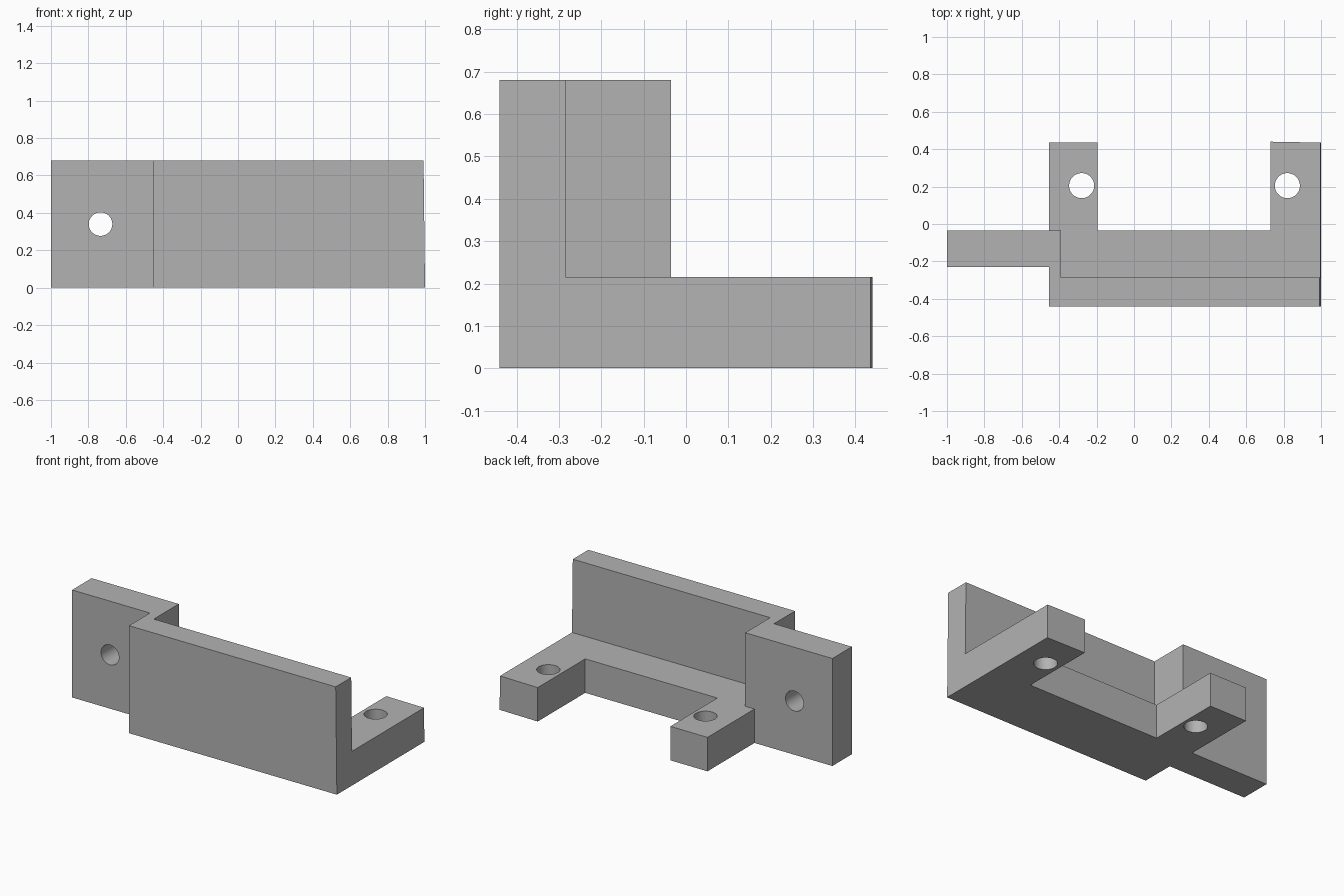
import bpy
import bmesh
import math
from mathutils import Vector

if "Cube" in bpy.data.objects:
    bpy.data.objects.remove(bpy.data.objects["Cube"], do_unlink=True)

HEIGHT, BASE_TOP = 0.68, 0.215
BACK = -0.035      # back face of the tab and the bridge between the feet

grey = bpy.data.materials.new("plain grey")
grey.use_nodes = True
grey.diffuse_color = (0.45, 0.45, 0.45, 1)
grey.node_tree.nodes["Principled BSDF"].inputs["Base Color"].default_value = grey.diffuse_color


def prism(name, outline, bottom, top):
    """Extrude an outline in x, y between two heights."""
    bm = bmesh.new()
    face = bm.faces.new([bm.verts.new((x, y, bottom)) for x, y in outline])
    result = bmesh.ops.extrude_face_region(bm, geom=[face])
    for v in result["geom"]:
        if isinstance(v, bmesh.types.BMVert):
            v.co.z = top
    bmesh.ops.recalc_face_normals(bm, faces=bm.faces)
    mesh = bpy.data.meshes.new(name)
    bm.to_mesh(mesh)
    bm.free()
    mesh.materials.append(grey)
    obj = bpy.data.objects.new(name, mesh)
    bpy.context.collection.objects.link(obj)
    return obj


def drill(name, location, radius, rotation=(0, 0, 0)):
    bpy.ops.mesh.primitive_cylinder_add(vertices=48, radius=radius, depth=0.6,
                                        location=location, rotation=rotation)
    obj = bpy.context.object
    obj.name = name
    obj.data.materials.append(grey)
    return obj


# Whole footprint: tab, front wall, bridge and two feet
bracket = prism("bracket", [
    (-1, -0.23), (-0.455, -0.23), (-0.455, -0.44), (1, -0.44),
    (1, 0.435), (0.73, 0.44), (0.73, BACK), (-0.195, BACK),
    (-0.195, 0.435), (-0.455, 0.435), (-0.455, BACK), (-1, BACK),
], 0, HEIGHT)

# Slight draft on the right end
for v in bracket.data.vertices:
    if v.co.x > 0.9 and v.co.z > 0.1:
        v.co.x -= 0.008

# Space above the base and feet, behind the wall
pocket = prism("pocket_cutter", [
    (-0.39, -0.285), (1.2, -0.285), (1.2, 0.6), (-0.6, 0.6),
    (-0.6, BACK), (-0.39, BACK),
], BASE_TOP, 1)

# Screw holes: one through the tab, one through each foot
cutters = [pocket, drill("tab_hole", (-0.735, -0.13, 0.34), 0.063, (math.pi / 2, 0, 0))]
for x in (-0.28, 0.82):
    cutters.append(drill("foot_hole", (x, 0.205, 0.1), 0.067))

bpy.ops.object.select_all(action="DESELECT")
bracket.select_set(True)
bpy.context.view_layer.objects.active = bracket
for cutter in cutters:
    cutter.hide_render = True
    mod = bracket.modifiers.new(cutter.name, "BOOLEAN")
    mod.operation = "DIFFERENCE"
    mod.solver = "EXACT"
    mod.object = cutter
    bpy.ops.object.modifier_apply(modifier=mod.name)
    bpy.data.objects.remove(cutter, do_unlink=True)

bpy.ops.object.shade_smooth_by_angle(angle=math.radians(30))
